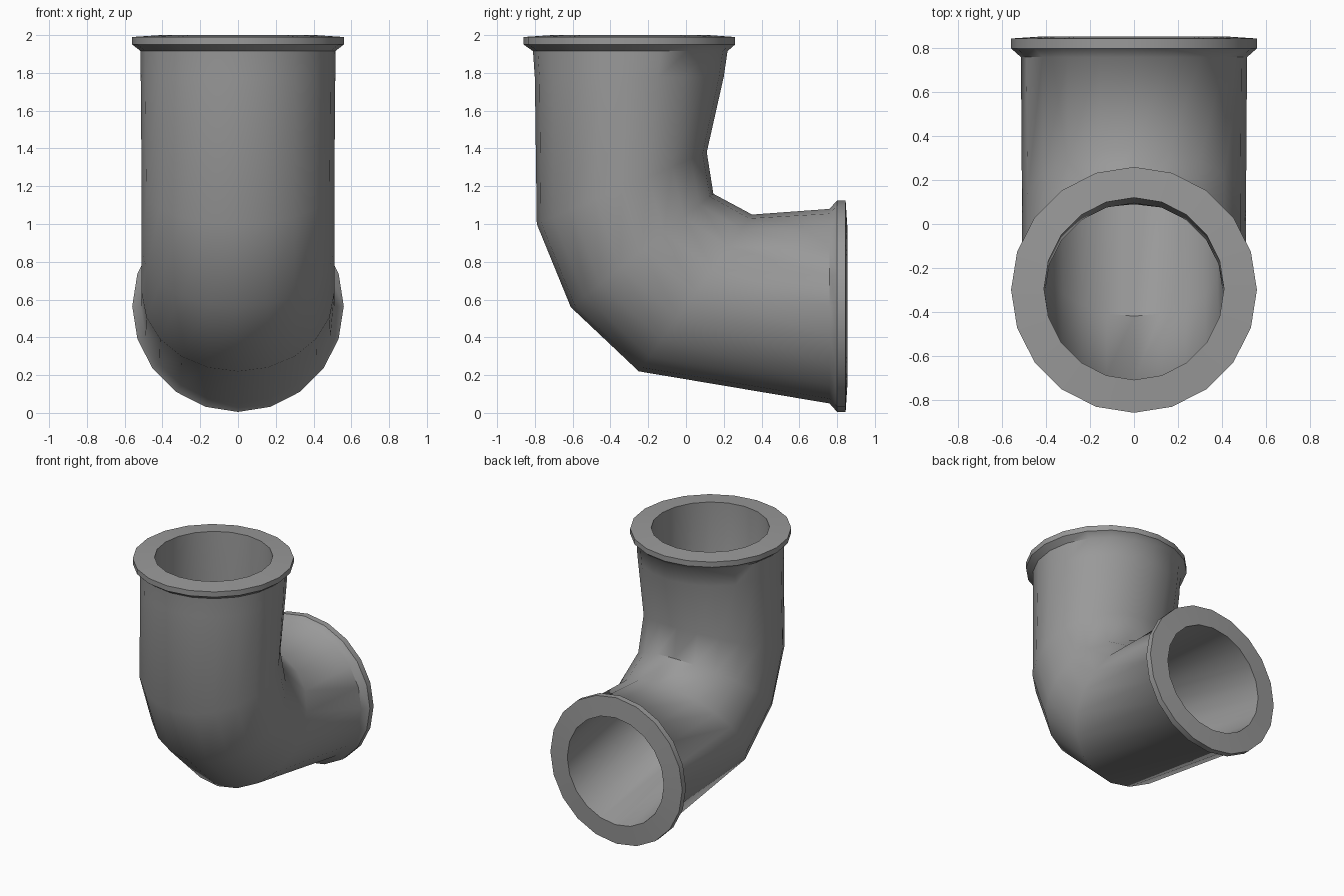
import bpy, bmesh
from math import sin, cos, tau, radians

if "Cube" in bpy.data.objects:
    bpy.data.objects.remove(bpy.data.objects["Cube"])

SIDES = 20

grey = bpy.data.materials.new("pipe grey")
grey.use_nodes = True
colour = (0.32, 0.32, 0.32, 1)
grey.diffuse_color = colour
grey.node_tree.nodes["Principled BSDF"].inputs["Base Color"].default_value = colour

# Each section: heel point (y, z), throat point (y, z), half width in x
outer_skin = [
    ((-0.86, 1.99), (0.26, 1.99), 0.56),    # top flange
    ((-0.86, 1.95), (0.26, 1.95), 0.56),
    ((-0.81, 1.915), (0.22, 1.915), 0.515),
    ((-0.80, 1.77), (0.20, 1.78), 0.515),   # upright leg
    ((-0.79, 1.00), (0.11, 1.38), 0.51),    # bend
    ((-0.61, 0.56), (0.145, 1.16), 0.51),
    ((-0.25, 0.22), (0.35, 1.05), 0.51),
    ((0.76, 0.05), (0.76, 1.08), 0.515),    # level leg
    ((0.80, 0.005), (0.80, 1.125), 0.56),   # rear flange
    ((0.845, 0.005), (0.845, 1.125), 0.56),
]
bore = [
    ((0.855, 0.155), (0.855, 0.975), 0.41),
    ((-0.42, 0.45), (0.09, 1.02), 0.40),
    ((-0.71, 1.00), (0.095, 1.36), 0.405),
    ((-0.71, 2.00), (0.12, 2.00), 0.41),
]


def add_section(bm, heel, throat, half_width):
    """Make one elliptical ring of vertices spanning heel to throat."""
    ring = []
    for i in range(SIDES):
        a = tau * i / SIDES
        t = (1 + cos(a)) / 2
        y, z = (h + (k - h) * t for h, k in zip(heel, throat))
        ring.append(bm.verts.new((half_width * sin(a), y, z)))
    return ring


# Elbow: skin and bore joined into one closed loop of sections
bm = bmesh.new()
rings = [add_section(bm, *s) for s in outer_skin + bore]
for a, b in zip(rings, rings[1:] + rings[:1]):
    for i in range(SIDES):
        j = (i + 1) % SIDES
        bm.faces.new((a[i], a[j], b[j], b[i]))
bmesh.ops.recalc_face_normals(bm, faces=bm.faces)

mesh = bpy.data.meshes.new("pipe_elbow")
bm.to_mesh(mesh)
bm.free()
mesh.materials.append(grey)
elbow = bpy.data.objects.new("pipe_elbow", mesh)
bpy.context.collection.objects.link(elbow)

bpy.ops.object.select_all(action="DESELECT")
elbow.select_set(True)
bpy.context.view_layer.objects.active = elbow
bpy.ops.object.shade_smooth_by_angle(angle=radians(48))
